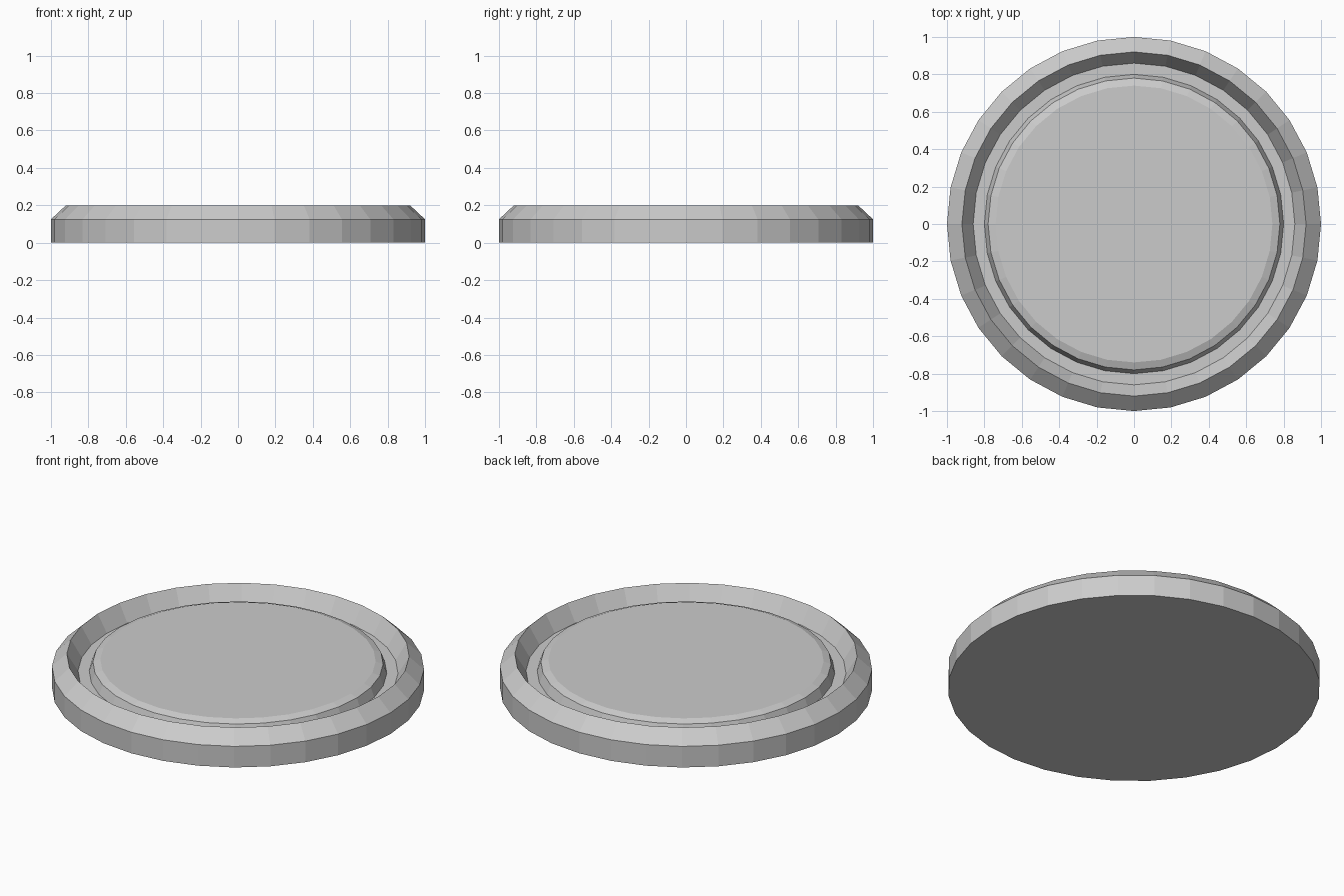
import bpy, bmesh
from math import sin, cos, tau

if "Cube" in bpy.data.objects:
    bpy.data.objects.remove(bpy.data.objects["Cube"])

SIDES = 32


def lathe(name, profile):
    """Revolve (radius, height) rings around z and cap both ends."""
    bm = bmesh.new()
    rings = [[bm.verts.new((r * cos(tau * i / SIDES), r * sin(tau * i / SIDES), z))
              for i in range(SIDES)] for r, z in profile]
    for low, high in zip(rings, rings[1:]):
        for i in range(SIDES):
            j = (i + 1) % SIDES
            bm.faces.new((low[i], low[j], high[j], high[i]))
    bm.faces.new(rings[0][::-1])
    bm.faces.new(rings[-1])
    mesh = bpy.data.meshes.new(name)
    bm.to_mesh(mesh)
    bm.free()
    obj = bpy.data.objects.new(name, mesh)
    bpy.context.collection.objects.link(obj)
    return obj


# Round base: outer wall, bevelled rim, sunken groove, raised centre disc
lathe("round_base", [
    (1.00, 0.0), (1.00, 0.125), (0.92, 0.20),
    (0.86, 0.10), (0.80, 0.10),
    (0.78, 0.155), (0.74, 0.17),
])
